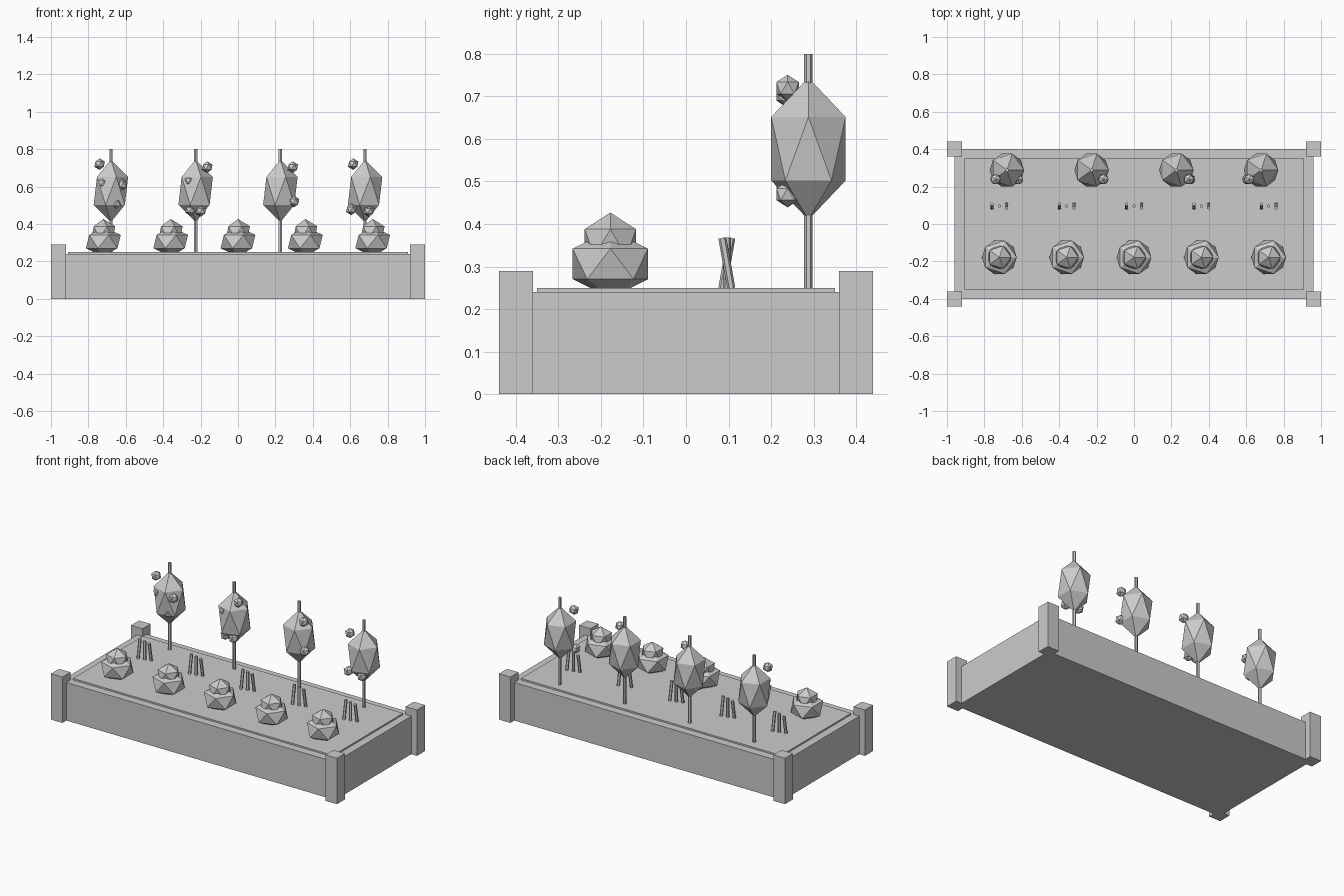
import bpy
import math

cube = bpy.data.objects.get("Cube")
if cube:
    bpy.data.objects.remove(cube, do_unlink=True)

grey = bpy.data.materials.new("plain grey")
grey.use_nodes = True
colour = (0.6, 0.6, 0.6, 1)
grey.diffuse_color = colour
grey.node_tree.nodes["Principled BSDF"].inputs["Base Color"].default_value = colour


def finish(name):
    obj = bpy.context.object
    obj.name = name
    obj.data.materials.append(grey)
    return obj


def box(name, x, y, z, size):
    bpy.ops.mesh.primitive_cube_add(size=1, location=(x, y, z))
    finish(name).scale = size


def ball(name, x, y, z, radius, height=None):
    bpy.ops.mesh.primitive_ico_sphere_add(subdivisions=1, radius=1, location=(x, y, z))
    finish(name).scale = (radius, radius, height or radius)


def rod(name, x, y, z, radius, length, tilt=0):
    bpy.ops.mesh.primitive_cylinder_add(vertices=6, radius=radius, depth=length,
                                        location=(x, y, z), rotation=(tilt, 0, 0))
    finish(name)


# Raised bed with a soil layer and corner posts
box("bed", 0, 0, 0.12, (1.92, 0.8, 0.24))
box("soil", 0, 0, 0.24, (1.82, 0.7, 0.02))
for x in (-0.96, 0.96):
    for y in (-0.4, 0.4):
        box("corner_post", x, y, 0.145, (0.08, 0.08, 0.29))

# Front row of leafy heads, middle row of three-stalk clumps
for i in range(5):
    x = (i - 2) * 0.36
    ball("outer_leaves", x, -0.178, 0.306, 0.104, 0.08)
    ball("inner_leaves", x, -0.178, 0.356, 0.071)
    for side in (-1, 0, 1):
        rod("stalk", x + side * 0.039, 0.096, 0.308, 0.0095, 0.12, side * math.radians(10))

# Back row of staked bushes
for i in range(4):
    x = (i - 1.5) * 0.453
    rod("stake", x, 0.288, 0.52, 0.01, 0.56)
    ball("bush", x, 0.288, 0.577, 0.103, 0.167)

# Fruits on the front of the bushes
fruits = [(-0.74, 0.72), (-0.725, 0.62), (-0.62, 0.61), (-0.65, 0.51),
          (-0.164, 0.704), (-0.26, 0.63), (-0.255, 0.475), (-0.198, 0.47),
          (0.293, 0.704), (0.3, 0.52),
          (0.616, 0.72), (0.606, 0.478), (0.7, 0.47)]
for x, z in fruits:
    ball("fruit", x, 0.239, z, 0.031)
